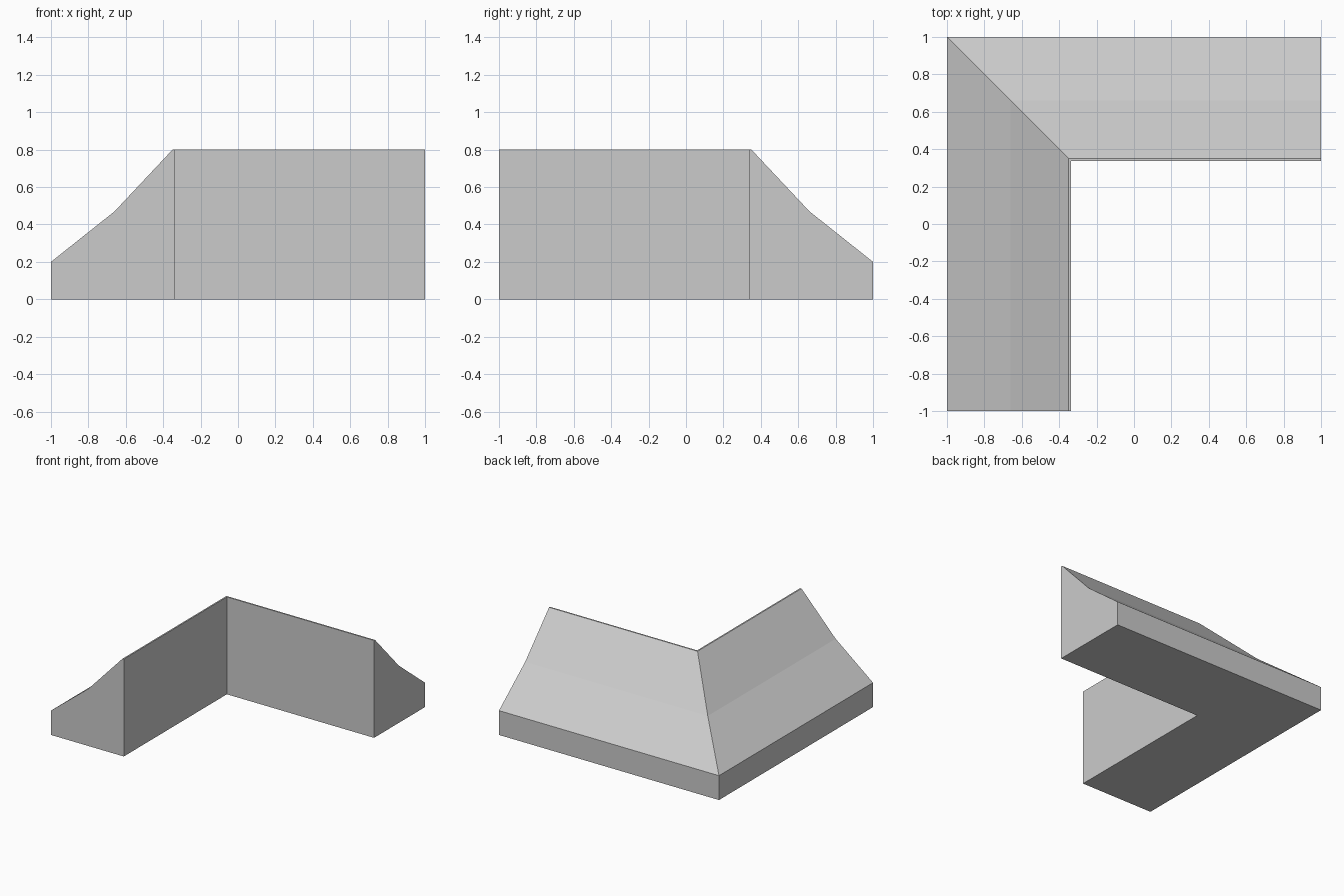
import bpy, bmesh

if "Cube" in bpy.data.objects:
    bpy.data.objects.remove(bpy.data.objects["Cube"])

# Cross-section: (distance in from the outer edge, height)
profile = [(0, 0), (0, 0.2), (0.34, 0.47), (0.65, 0.8), (0.662, 0.8), (0.662, 0)]

# Sweep the section along the L with a mitred corner
stations = [
    lambda d, z: (-1 + d, -1, z),
    lambda d, z: (-1 + d, 1 - d, z),
    lambda d, z: (1, 1 - d, z),
]

bm = bmesh.new()
rings = [[bm.verts.new(place(d, z)) for d, z in profile] for place in stations]
n = len(profile)
for a, b in zip(rings, rings[1:]):
    for i in range(n):
        j = (i + 1) % n
        bm.faces.new((a[i], a[j], b[j], b[i]))

# End caps
bm.faces.new(rings[0])
bm.faces.new(rings[-1])
bmesh.ops.recalc_face_normals(bm, faces=bm.faces)

mesh = bpy.data.meshes.new("corner_slope")
bm.to_mesh(mesh)
bm.free()
bpy.context.collection.objects.link(bpy.data.objects.new("corner_slope", mesh))
